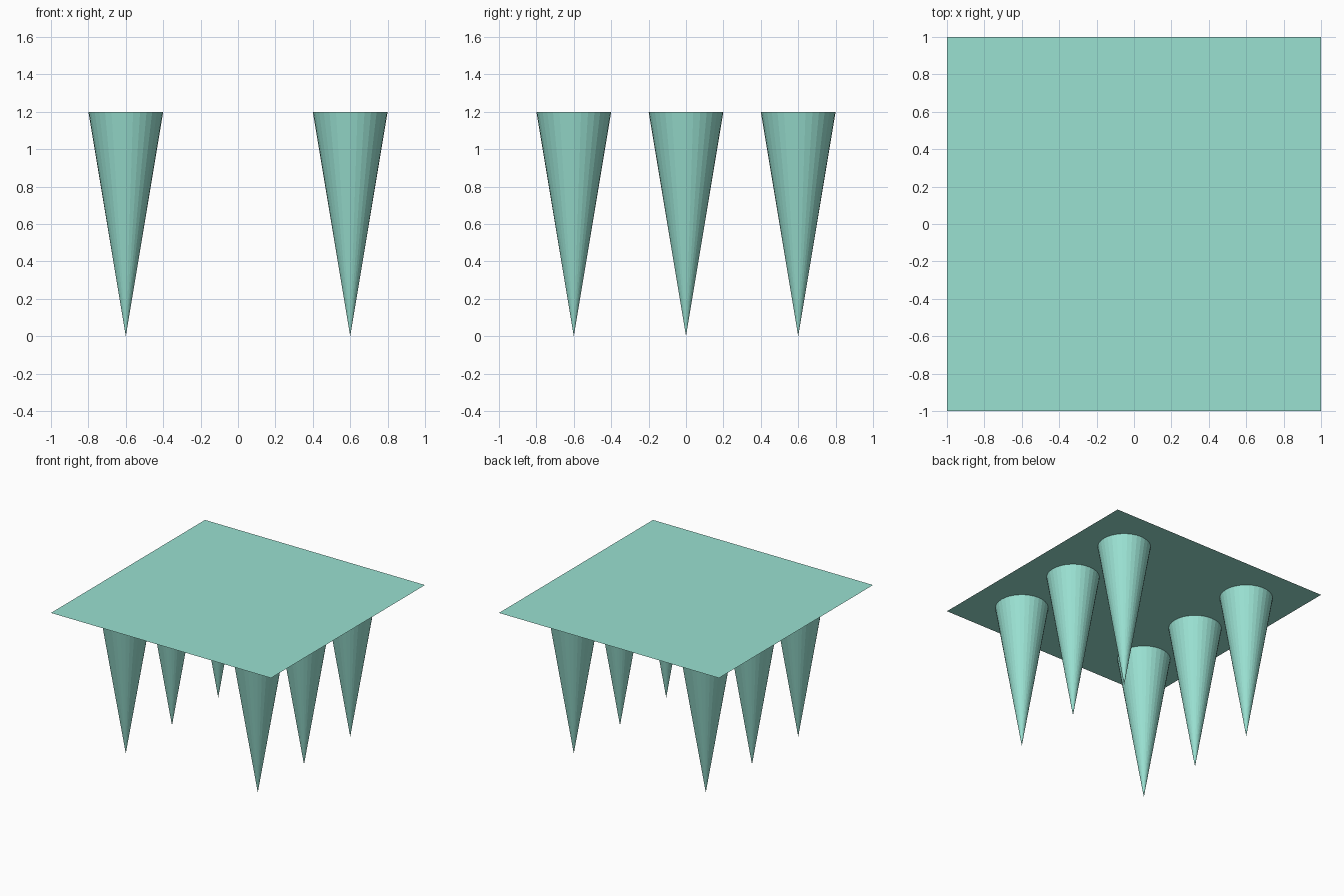
import bpy

if "Cube" in bpy.data.objects:
    bpy.data.objects.remove(bpy.data.objects["Cube"])

TOP = 1.2      # height of the table top
LEG_R = 0.2    # leg radius where it meets the top

mint = bpy.data.materials.new("mint")
mint.diffuse_color = (0.32, 0.75, 0.64, 1.0)
mint.use_nodes = True
mint.node_tree.nodes["Principled BSDF"].inputs["Base Color"].default_value = mint.diffuse_color


def finish(name):
    obj = bpy.context.object
    obj.name = name
    obj.data.materials.append(mint)
    return obj


# Thin flat table top
bpy.ops.mesh.primitive_plane_add(size=2, location=(0, 0, TOP))
finish("table_top")

# Six conical legs, points down
for side, x in (("left", -0.6), ("right", 0.6)):
    for row, y in (("front", -0.6), ("middle", 0.0), ("back", 0.6)):
        bpy.ops.mesh.primitive_cone_add(vertices=32, radius1=0, radius2=LEG_R,
                                        depth=TOP, location=(x, y, TOP / 2))
        finish(f"{row}_{side}_leg")
